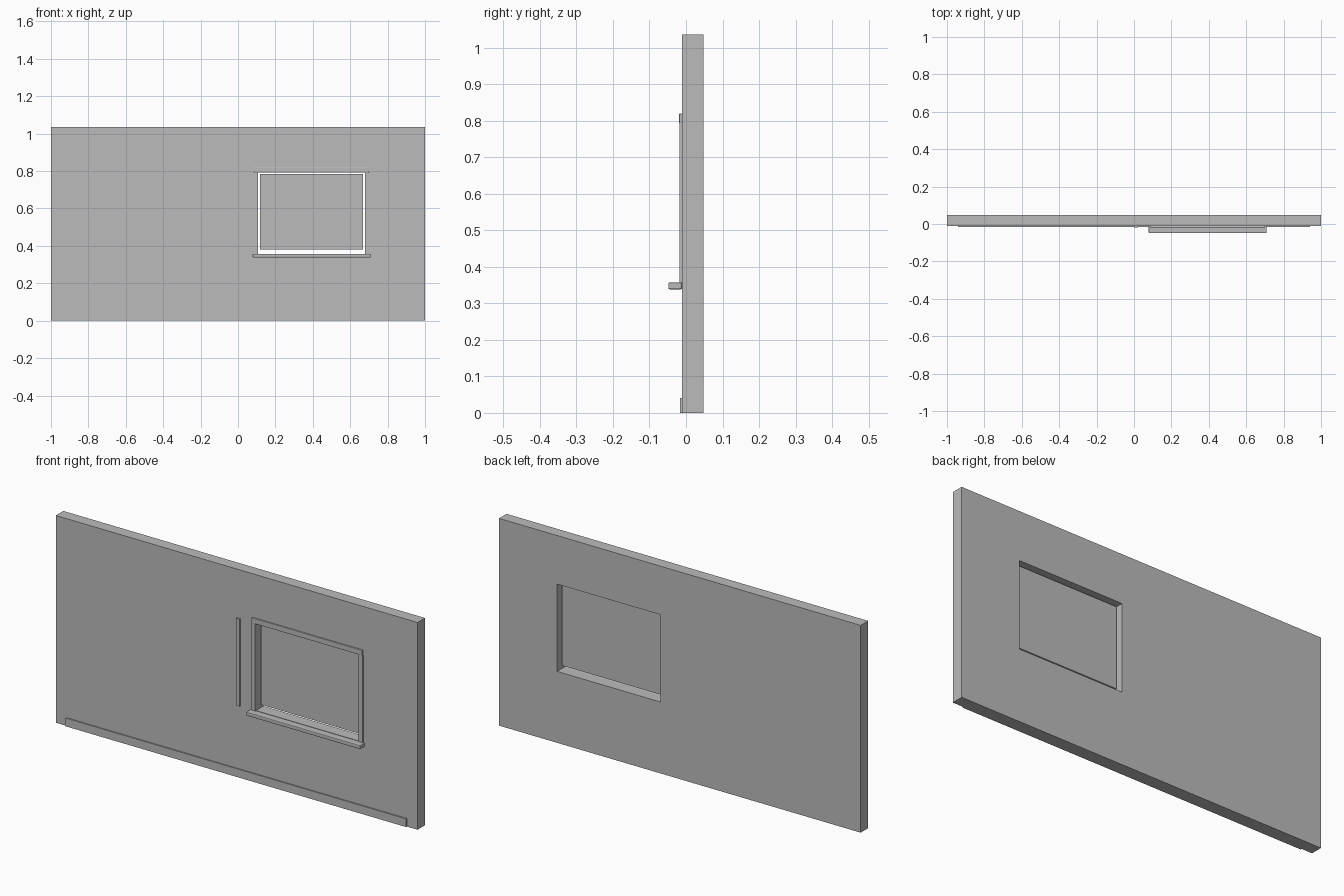
import bpy
import bmesh

if "Cube" in bpy.data.objects:
    bpy.data.objects.remove(bpy.data.objects["Cube"])

# One flat grey for the whole model
grey = bpy.data.materials.new("plain grey")
grey.diffuse_color = (0.5, 0.5, 0.5, 1.0)
grey.use_nodes = True
grey.node_tree.nodes["Principled BSDF"].inputs["Base Color"].default_value = grey.diffuse_color

# Main dimensions
FRONT, BACK = -0.0105, 0.0485          # wall faces
TOP = 1.036
X0, X1, Z0, Z1 = 0.107, 0.679, 0.357, 0.793   # window opening
TRIM = 0.021                           # casing width


def add_object(name, bm):
    bmesh.ops.recalc_face_normals(bm, faces=bm.faces)
    mesh = bpy.data.meshes.new(name)
    bm.to_mesh(mesh)
    bm.free()
    mesh.materials.append(grey)
    obj = bpy.data.objects.new(name, mesh)
    bpy.context.collection.objects.link(obj)
    return obj


def box(name, x, y, z, bevel=0.0):
    """Box from (min, max) pairs, with optionally softened edges."""
    bm = bmesh.new()
    bmesh.ops.create_cube(bm, size=1.0)
    for v in bm.verts:
        v.co = [r[0] + (c + 0.5) * (r[1] - r[0]) for c, r in zip(v.co, (x, y, z))]
    obj = add_object(name, bm)
    if bevel:
        mod = obj.modifiers.new("soft edges", 'BEVEL')
        mod.width = bevel
        mod.segments = 2
    return obj


# Wall: front grid with the window cell left out, extruded to the back
xs, zs = (-1.0, X0, X1, 1.0), (0.0, Z0, Z1, TOP)
bm = bmesh.new()
grid = [[bm.verts.new((x, FRONT, z)) for z in zs] for x in xs]
for i in range(3):
    for j in range(3):
        if (i, j) != (1, 1):
            bm.faces.new((grid[i][j], grid[i + 1][j],
                          grid[i + 1][j + 1], grid[i][j + 1]))
front_faces = bm.faces[:]
result = bmesh.ops.extrude_face_region(bm, geom=front_faces, use_keep_orig=True)
for v in [g for g in result["geom"] if isinstance(g, bmesh.types.BMVert)]:
    v.co.y = BACK
add_object("wall", bm)

# Window pane, floating in the middle of the opening
box("window_pane", (X0 + 0.011, X1 - 0.011), (0.014, 0.024), (0.38, 0.784))

# Side casings, plus the loose strip standing left of the window
for name, x in (("left_casing", X0 - TRIM), ("right_casing", X1),
                ("loose_strip", 0.0)):
    box(name, (x, x + TRIM), (-0.0175, FRONT), (Z0, Z1))

# Head casing and projecting sill
box("head_casing", (X0 - TRIM, X1 + TRIM), (-0.019, FRONT), (Z1, 0.819), 0.002)
box("window_sill", (0.078, 0.709), (-0.0485, FRONT), (0.338, Z0), 0.004)

# Baseboard along the foot of the wall
box("baseboard", (-0.941, 0.941), (-0.0165, FRONT), (0.0, 0.041))
